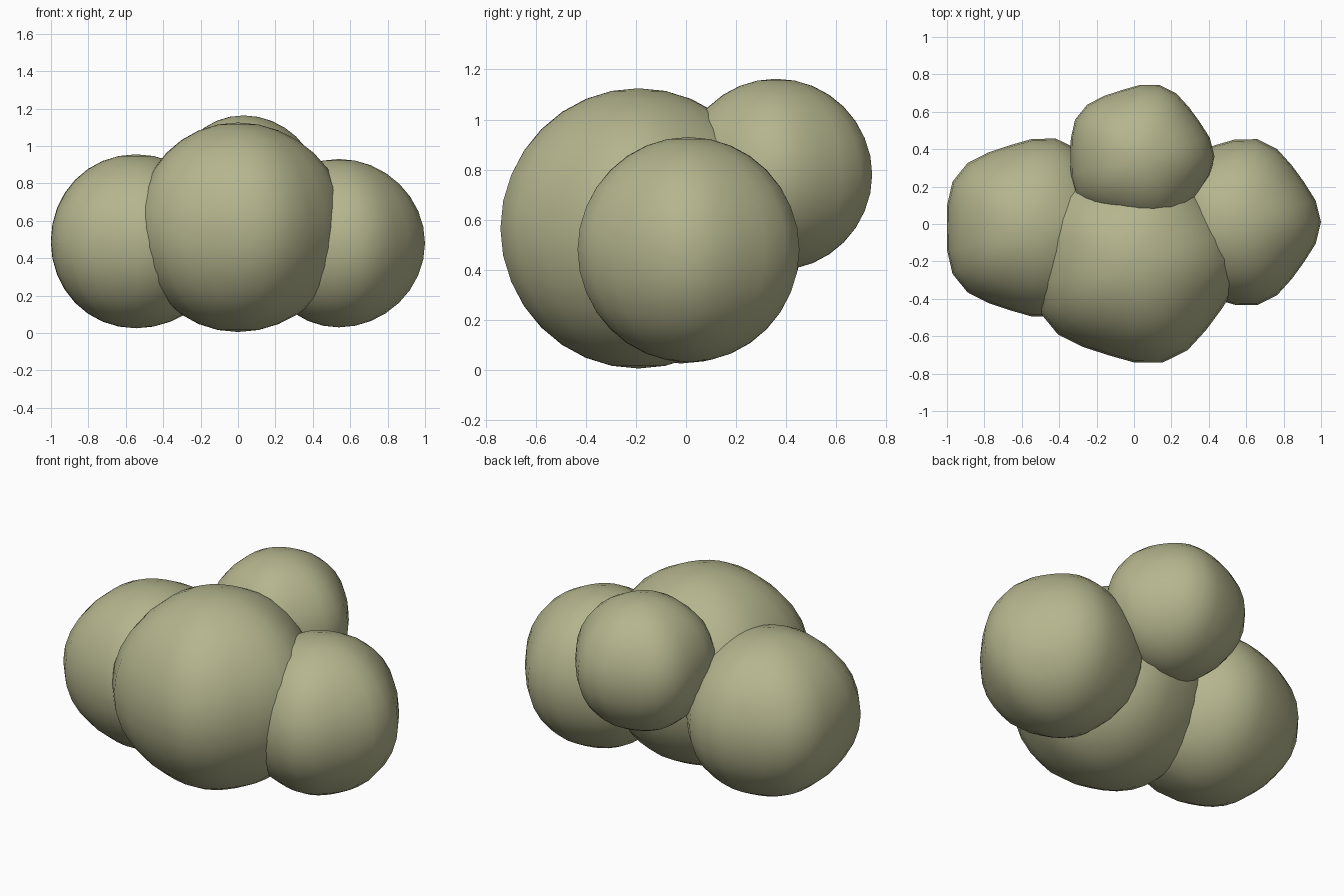
import bpy, bmesh
from math import atan2, cos

if "Cube" in bpy.data.objects:
    bpy.data.objects.remove(bpy.data.objects["Cube"])


def lump(name, centre, radii, wobble=0.04):
    """Smooth sphere with a gentle five-fold swell around its vertical axis."""
    bm = bmesh.new()
    bmesh.ops.create_uvsphere(bm, u_segments=24, v_segments=16, radius=1)
    for v in bm.verts:
        flat = (v.co.x ** 2 + v.co.y ** 2) ** 0.5
        k = 1 + wobble * flat * cos(5 * atan2(v.co.y, v.co.x))
        v.co.x *= k * radii[0]
        v.co.y *= k * radii[1]
        v.co.z *= radii[2]
    for f in bm.faces:
        f.smooth = True
    mesh = bpy.data.meshes.new(name)
    bm.to_mesh(mesh)
    bm.free()
    ob = bpy.data.objects.new(name, mesh)
    ob.location = centre
    bpy.context.collection.objects.link(ob)
    mat = bpy.data.materials.get("olive") or bpy.data.materials.new("olive")
    mat.diffuse_color = (0.46, 0.46, 0.27, 1)
    mat.use_nodes = True
    mat.node_tree.nodes["Principled BSDF"].inputs["Base Color"].default_value = mat.diffuse_color
    mesh.materials.append(mat)
    return ob


# Large front lump, two side lumps and the raised back lump
lump("main_lump", (0, -0.19, 0.565), (0.56, 0.55, 0.56))
lump("left_lump", (-0.545, -0.02, 0.49), (0.475, 0.475, 0.465))
lump("right_lump", (0.54, 0.01, 0.48), (0.442, 0.442, 0.45))
lump("back_lump", (0.03, 0.36, 0.78), (0.385, 0.383, 0.383))
